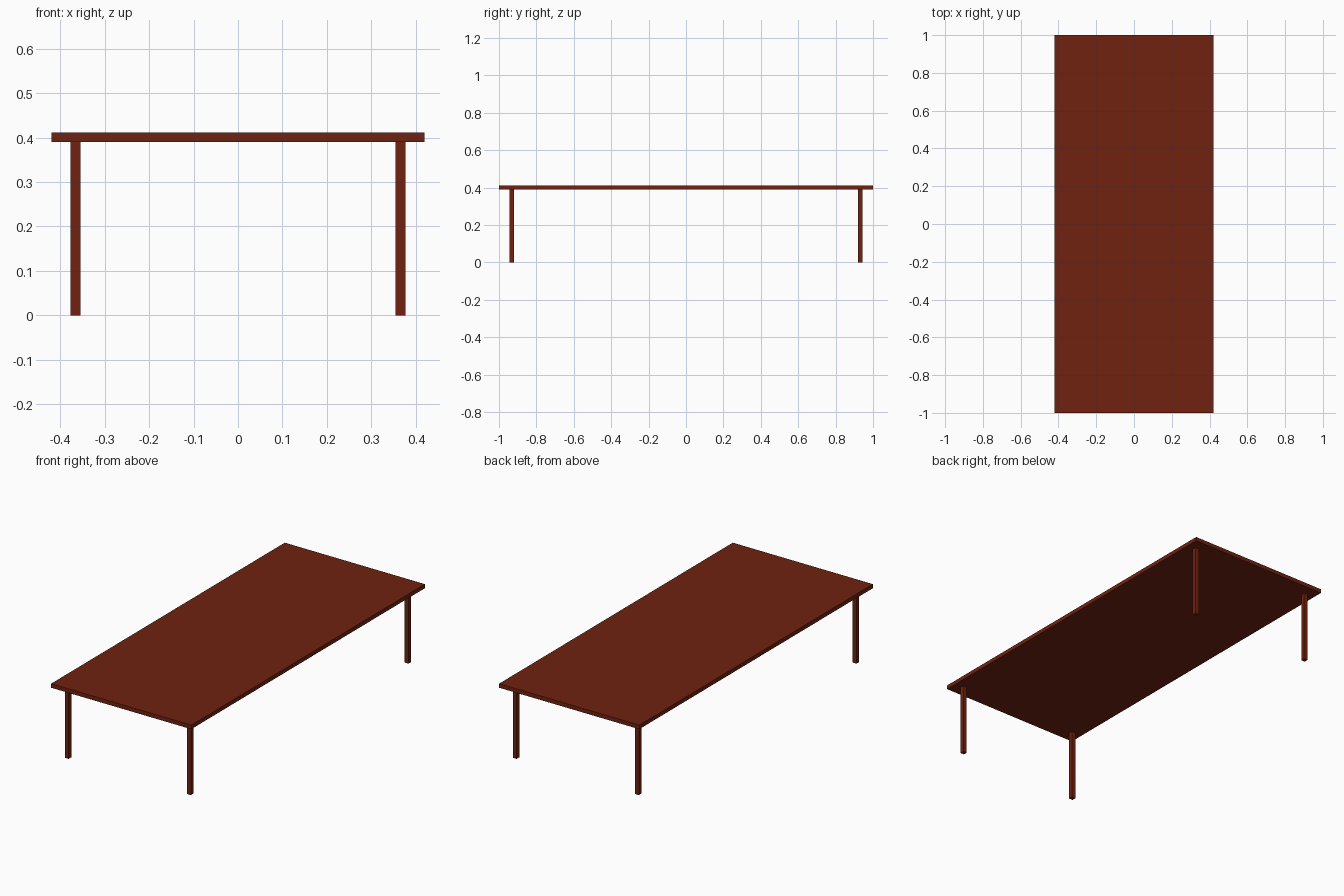
import bpy

if "Cube" in bpy.data.objects:
    bpy.data.objects.remove(bpy.data.objects["Cube"])

wood = bpy.data.materials.new("red brown wood")
wood.diffuse_color = (0.16, 0.016, 0.005, 1.0)
wood.use_nodes = True
wood.node_tree.nodes["Principled BSDF"].inputs["Base Color"].default_value = wood.diffuse_color


def box(name, center, size):
    """Flat-faced box with the shared wood colour."""
    bpy.ops.mesh.primitive_cube_add(size=1, location=center)
    ob = bpy.context.object
    ob.name = name
    ob.scale = size
    bpy.ops.object.transform_apply(location=False, rotation=False, scale=True)
    ob.data.materials.append(wood)
    return ob


LEG_HEIGHT, TOP_HEIGHT = 0.39, 0.412

# Table top
box("table_top", (0, 0, (LEG_HEIGHT + TOP_HEIGHT) / 2),
    (0.84, 2.0, TOP_HEIGHT - LEG_HEIGHT))

# Four square legs, set in from the corners
for side, sx in (("left", -1), ("right", 1)):
    for end, sy in (("front", -1), ("back", 1)):
        box(f"{end}_{side}_leg", (sx * 0.366, sy * 0.932, LEG_HEIGHT / 2),
            (0.0225, 0.0225, LEG_HEIGHT))
